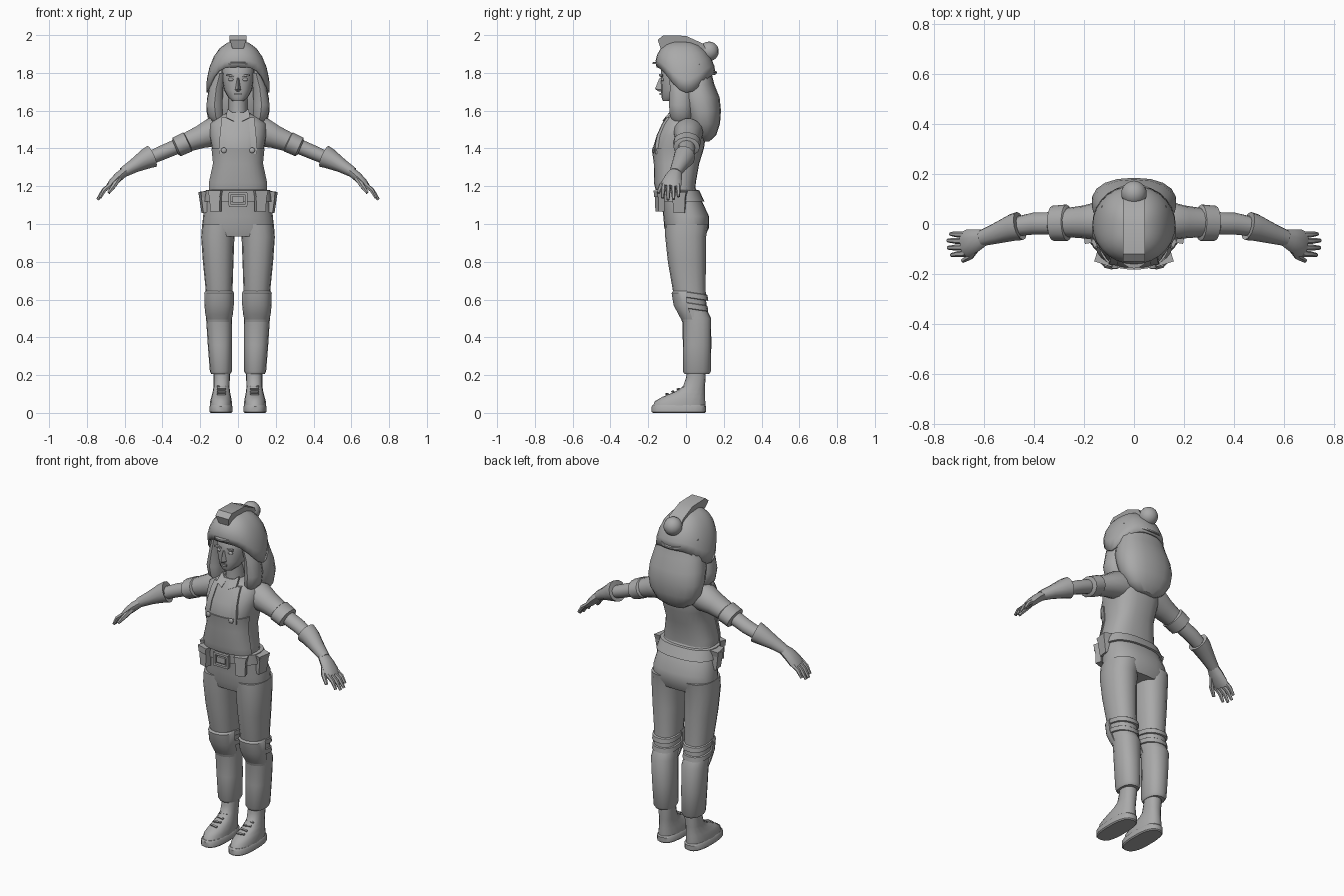
import bpy, bmesh, math
from mathutils import Vector, Matrix, Euler

if "Cube" in bpy.data.objects:
    bpy.data.objects.remove(bpy.data.objects["Cube"], do_unlink=True)

grey = bpy.data.materials.new("plain grey")
grey.use_nodes = True
grey.diffuse_color = (0.4, 0.4, 0.4, 1)
grey.node_tree.nodes["Principled BSDF"].inputs["Base Color"].default_value = (0.4, 0.4, 0.4, 1)


def finish(name, bm, mirror=False, angle=40):
    bmesh.ops.recalc_face_normals(bm, faces=bm.faces)
    mesh = bpy.data.meshes.new(name)
    bm.to_mesh(mesh)
    bm.free()
    mesh.materials.append(grey)
    mesh.shade_smooth()
    mesh.set_sharp_from_angle(angle=math.radians(angle))
    ob = bpy.data.objects.new(name, mesh)
    bpy.context.collection.objects.link(ob)
    if mirror:
        ob.modifiers.new("Mirror", "MIRROR").use_clip = False
    return ob


def skin(name, loops, mirror=False, caps=True):
    """Join closed loops of points into a capped surface."""
    bm = bmesh.new()
    rows = [[bm.verts.new(p) for p in loop] for loop in loops]
    n = len(rows[0])
    for a, b in zip(rows, rows[1:]):
        for i in range(n):
            j = (i + 1) % n
            bm.faces.new((a[i], a[j], b[j], b[i]))
    if caps:
        bm.faces.new(rows[0])
        bm.faces.new(rows[-1])
    return finish(name, bm, mirror)


def spow(v, e):
    return math.copysign(abs(v) ** e, v)


def loft(name, rings, n=16, p=2.0, arc=None, mirror=False, grow=0):
    """Stack rings of (z, centre x, half width, front y, back y); arc keeps only the front."""
    loops = []
    for z, cx, hx, yf, yb in rings:
        cy, ry = (yf + yb) / 2, (yb - yf) / 2 + grow
        if arc:
            angles = [math.radians(arc) * (2 * i / (n - 1) - 1) for i in range(n)]
        else:
            angles = [math.tau * i / n for i in range(n)]
        loops.append([(cx + (hx + grow) * spow(math.sin(a), 2 / p),
                       cy - ry * spow(math.cos(a), 2 / p), z) for a in angles])
    return skin(name, loops, mirror)


def tube(name, sections, n=10, mirror=True):
    """Sweep an ellipse through (point, half width, half thickness)."""
    pts = [Vector(s[0]) for s in sections]
    loops = []
    for i, (_, w, h) in enumerate(sections):
        t = (pts[min(i + 1, len(pts) - 1)] - pts[max(i - 1, 0)]).normalized()
        side = Vector((0, 1, 0))
        side = (side - t * side.dot(t)).normalized()
        up = t.cross(side)
        loops.append([pts[i] + side * w * math.cos(math.tau * k / n)
                      + up * h * math.sin(math.tau * k / n) for k in range(n)])
    return skin(name, loops, mirror)


def box(name, loc, size, rot=(0, 0, 0), mirror=False, taper=1.0):
    bm = bmesh.new()
    bmesh.ops.create_cube(bm, size=1)
    for v in bm.verts:
        if v.co.z < 0:
            v.co.x *= taper
    turn = Euler([math.radians(r) for r in rot]).to_matrix().to_4x4()
    bm.transform(Matrix.Translation(loc) @ turn @ Matrix.Diagonal((*size, 1)))
    return finish(name, bm, mirror)


def ball(name, loc, r, scale=(1, 1, 1), mirror=False):
    bm = bmesh.new()
    bmesh.ops.create_uvsphere(bm, u_segments=14, v_segments=9, radius=r)
    bm.transform(Matrix.Translation(loc) @ Matrix.Diagonal((*scale, 1)))
    return finish(name, bm, mirror)


# Torso
torso = [(1.18, 0, .153, -.155, .05), (1.22, 0, .152, -.165, .052), (1.32, 0, .13, -.165, .07),
         (1.40, 0, .138, -.176, .095), (1.47, 0, .152, -.155, .105), (1.53, 0, .15, -.125, .1),
         (1.56, 0, .12, -.11, .085), (1.59, 0, .055, -.09, .06)]
loft("shirt", torso, n=24, p=2.6)


def torso_front(x, z):
    for a, b in zip(torso, torso[1:]):
        if a[0] <= z <= b[0]:
            f = (z - a[0]) / (b[0] - a[0])
            _, _, hx, yf, yb = [u + (v - u) * f for u, v in zip(a, b)]
            return (yf + yb) / 2 - (yb - yf) / 2 * (1 - min(1, abs(x) / hx) ** 2.6) ** (1 / 2.6)


# Overall bib, straps and buttons
loft("bib", torso[:4], n=14, p=2.6, arc=75, grow=.006)
strap = []
for z, x in ((1.37, .085), (1.42, .084), (1.47, .08), (1.53, .074), (1.565, .07)):
    y = torso_front(x, z)
    strap.append([(x + dx, y + dy, z) for dx, dy in ((-.016, -.01), (.016, -.007), (.016, .012), (-.016, .012))])
skin("strap", strap, mirror=True)
ball("strap_button", (.075, torso_front(.075, 1.39) - .01, 1.39), .015, (1, .5, 1), mirror=True)

# Neck and collar
loft("neck", [(1.54, 0, .06, -.09, .05), (1.6, 0, .05, -.085, .04), (1.7, 0, .05, -.09, .04)], n=12)
for s, label in ((1, "left"), (-1, "right")):
    flap = [Vector(q) for q in ((s * .055, -.07, 1.61), (s * .065, -.11, 1.565), (s * .022, -.125, 1.545), (s * .012, -.1, 1.575))]
    skin("collar_" + label, [flap, [q + Vector((0, .012, -.004)) for q in flap]])

# Head and face
loft("head", [(1.652, 0, .03, -.122, -.06), (1.67, 0, .052, -.13, -.01), (1.71, 0, .074, -.132, .05),
              (1.77, 0, .086, -.134, .08), (1.83, 0, .088, -.13, .1), (1.87, 0, .07, -.1, .08)], n=16, p=2.3)
skin("nose", [[(-.007, -.128, 1.775), (.007, -.128, 1.775), (0, -.142, 1.77)],
              [(-.017, -.125, 1.71), (.017, -.125, 1.71), (0, -.164, 1.715)],
              [(-.01, -.125, 1.702), (.01, -.125, 1.702), (0, -.145, 1.702)]])
box("lips", (0, -.133, 1.688), (.036, .014, .011))
box("brow", (.04, -.13, 1.786), (.042, .016, .009), (0, -8, -15), mirror=True)
ball("eye", (.037, -.124, 1.765), .015, (1, .6, .6), mirror=True)

# Hair
loft("hair_back", [(1.82, 0, .12, .0, .13), (1.74, 0, .15, -.03, .15), (1.67, 0, .165, -.035, .178),
                   (1.6, 0, .17, -.01, .185), (1.53, 0, .155, .01, .18), (1.47, 0, .115, .04, .16),
                   (1.438, 0, .06, .08, .125)], n=18, p=2.3)
loft("hair_lock", [(1.8, .095, .03, -.09, .02), (1.72, .115, .038, -.085, .03), (1.63, .125, .045, -.09, .03),
                   (1.57, .118, .042, -.085, .03), (1.535, .105, .022, -.06, .01)], n=10, mirror=True)

# Helmet shell with an arched lower edge
bm = bmesh.new()
segments, steps = 28, 7
rows = []
for k in range(steps):
    t = math.radians(88 * k / (steps - 1))
    row = []
    for i in range(segments):
        a = math.tau * i / segments
        edge = 1.81 + .02 * math.cos(a) - .115 * math.sin(a) ** 4
        spread = math.cos(t) ** .85 * (1 if k else .98)
        row.append(bm.verts.new((.17 * math.sin(a) * spread,
                                 -.02 * math.sin(t) - .16 * math.cos(a) * spread,
                                 edge + (1.97 - edge) * math.sin(t))))
    rows.append(row)
for a, b in zip(rows, rows[1:]):
    for i in range(segments):
        j = (i + 1) % segments
        bm.faces.new((a[i], a[j], b[j], b[i]))
bm.faces.new(rows[-1])
shell = finish("helmet_shell", bm)
shell.modifiers.new("Thickness", "SOLIDIFY").thickness = .012


def crescent(name, z, reach, depth, width, drop):
    """Thin curved flange; reach is the outermost y."""
    loops = []
    for i in range(11):
        u = 2 * i / 10 - 1
        x, arch = width * u, 1 - u * u
        inner = math.copysign(abs(reach) - depth - .07 * u * u, reach)
        outer = inner + math.copysign(depth * (.15 + .85 * arch), reach)
        zz = z - drop * arch
        loops.append([(x, inner, zz + .012), (x, outer, zz + .006), (x, outer, zz - .003), (x, inner, zz - .003)])
    skin(name, loops)


crescent("front_peak", 1.845, -.178, .04, .1, -.005)
crescent("back_flange", 1.84, .165, .03, .13, .04)

# Helmet crest and ball
profile = ((-.15, 1.975), (-.12, 1.999), (0, 1.996), (.09, 1.955), (.125, 1.89), (.07, 1.9), (-.04, 1.93), (-.135, 1.93))
skin("helmet_crest", [[(s * (.044 if k < 5 else .03), y, z) for k, (y, z) in enumerate(profile)] for s in (-1, 1)])
ball("helmet_ball", (0, .122, 1.914), .052)

# Arms and gloves
tube("sleeve", [((.09, .012, 1.49), .08, .07), ((.14, .012, 1.484), .078, .078), ((.2, .008, 1.46), .066, .062),
                ((.29, .005, 1.425), .056, .05)], n=14)
tube("sleeve_cuff", [((.262, .005, 1.437), .06, .048), ((.268, .005, 1.434), .073, .057),
                     ((.325, .003, 1.408), .07, .055), ((.332, .003, 1.405), .05, .042)], n=14)
tube("forearm", [((.3, .003, 1.42), .045, .04), ((.4, .002, 1.378), .044, .038), ((.5, -.015, 1.335), .036, .034)], n=12)
tube("glove_cuff", [((.462, -.008, 1.355), .04, .04), ((.456, -.008, 1.358), .058, .06), ((.485, -.014, 1.345), .054, .054),
                    ((.55, -.037, 1.308), .042, .037), ((.61, -.057, 1.272), .032, .027)], n=12)
tube("palm", [((.595, -.053, 1.28), .032, .025), ((.63, -.066, 1.252), .045, .026),
              ((.665, -.076, 1.217), .054, .023), ((.685, -.081, 1.195), .05, .016)], n=10)
for k, (y0, y1, x1, z1) in enumerate(((-.042, -.04, .733, 1.145), (-.068, -.066, .744, 1.13),
                                      (-.094, -.095, .742, 1.128), (-.118, -.124, .73, 1.138))):
    root, tip = Vector((.672, y0, 1.208)), Vector((x1, y1, z1))
    knuckle = root.lerp(tip, .5) + Vector((.007, 0, .006))
    tube("finger_%d" % (k + 1), [(root, .013, .014), (knuckle, .012, .012), (tip, .008, .008)], n=6)
tube("thumb", [((.625, -.088, 1.25), .016, .016), ((.655, -.13, 1.205), .014, .014), ((.685, -.147, 1.165), .009, .009)], n=6)

# Trousers
loft("trouser_seat", [(1.19, 0, .15, -.14, .05), (1.12, 0, .172, -.13, .085), (1.04, 0, .185, -.12, .122),
                      (.98, 0, .19, -.115, .122), (.935, 0, .185, -.1, .1)], n=24, p=2.4)
loft("trouser_leg", [(1.0, .1, .09, -.113, .118), (.93, .107, .088, -.11, .106), (.8, .105, .081, -.096, .105),
                     (.65, .1, .071, -.07, .104), (.57, .1, .069, -.052, .108), (.48, .1, .066, -.02, .12)],
     n=16, p=2.3, mirror=True)
loft("lower_leg", [(.55, .1, .066, -.03, .108), (.5, .1, .069, -.018, .133), (.36, .096, .064, -.017, .134),
                   (.22, .091, .058, -.016, .132), (.205, .091, .05, -.008, .122)], n=16, p=2.3, mirror=True)

# Knee pads and their straps
loft("knee_pad", [(.645, .1, .073, -.068, .1), (.635, .1, .079, -.077, .1), (.57, .1, .078, -.066, .1),
                  (.52, .1, .073, -.04, .11), (.495, .1, .066, -.026, .11)], n=12, p=2.3, arc=85, mirror=True)
for k, z in enumerate((.622, .565)):
    band = loft("knee_strap_%d" % (k + 1), [(z - .016, .1, .071, -.05, .113), (z - .013, .1, .076, -.055, .118),
                                            (z + .013, .1, .076, -.06, .114), (z + .016, .1, .071, -.06, .109)],
                n=16, p=2.3, mirror=True)
    for v in band.data.vertices:
        v.co.z -= .15 * (v.co.y - .03)

# Belt, buckle and pouches
loft("belt", [(1.118, 0, .176, -.136, .09), (1.12, 0, .183, -.145, .097), (1.178, 0, .172, -.15, .07),
              (1.18, 0, .162, -.14, .06)], n=24, p=2.5)
for s in (-1, 1):
    box("buckle_bar", (0, -.156, 1.13 + s * .033), (.096, .018, .012))
    box("buckle_side", (s * .043, -.156, 1.13), (.012, .018, .066))
box("buckle_plate", (0, -.152, 1.13), (.056, .016, .034))
for name, loc, turn, lean in (("front", (.118, -.138, 1.115), 18, 0), ("side", (.178, -.035, 1.11), 80, 8)):
    wide = .06 if name == "front" else .07
    box(name + "_pouch", loc, (wide, .035, .1), (lean, 0, turn), mirror=True, taper=.85)
    box(name + "_pouch_flap", Vector(loc) + Vector((0, 0, .045)), (wide + .012, .047, .036), (lean, 0, turn), mirror=True, taper=.8)

# Boots
loft("boot_sole", [(0, .09, .056, -.175, .1), (.006, .09, .062, -.182, .106), (.034, .09, .062, -.182, .107),
                   (.042, .09, .056, -.175, .1)], n=18, p=2.6, mirror=True)
loft("boot", [(.035, .09, .058, -.176, .102), (.062, .09, .057, -.165, .102), (.085, .089, .052, -.125, .101),
              (.11, .088, .046, -.062, .1), (.14, .087, .042, -.015, .1), (.185, .086, .043, .0, .104),
              (.23, .086, .042, .005, .104)], n=16, p=2.3, mirror=True)
for k in range(4):
    box("boot_lace_%d" % (k + 1), (.088, -.1 + .03 * k, .1 + .013 * k), (.046, .009, .008), (25, 0, 12 * (-1) ** k), mirror=True)
